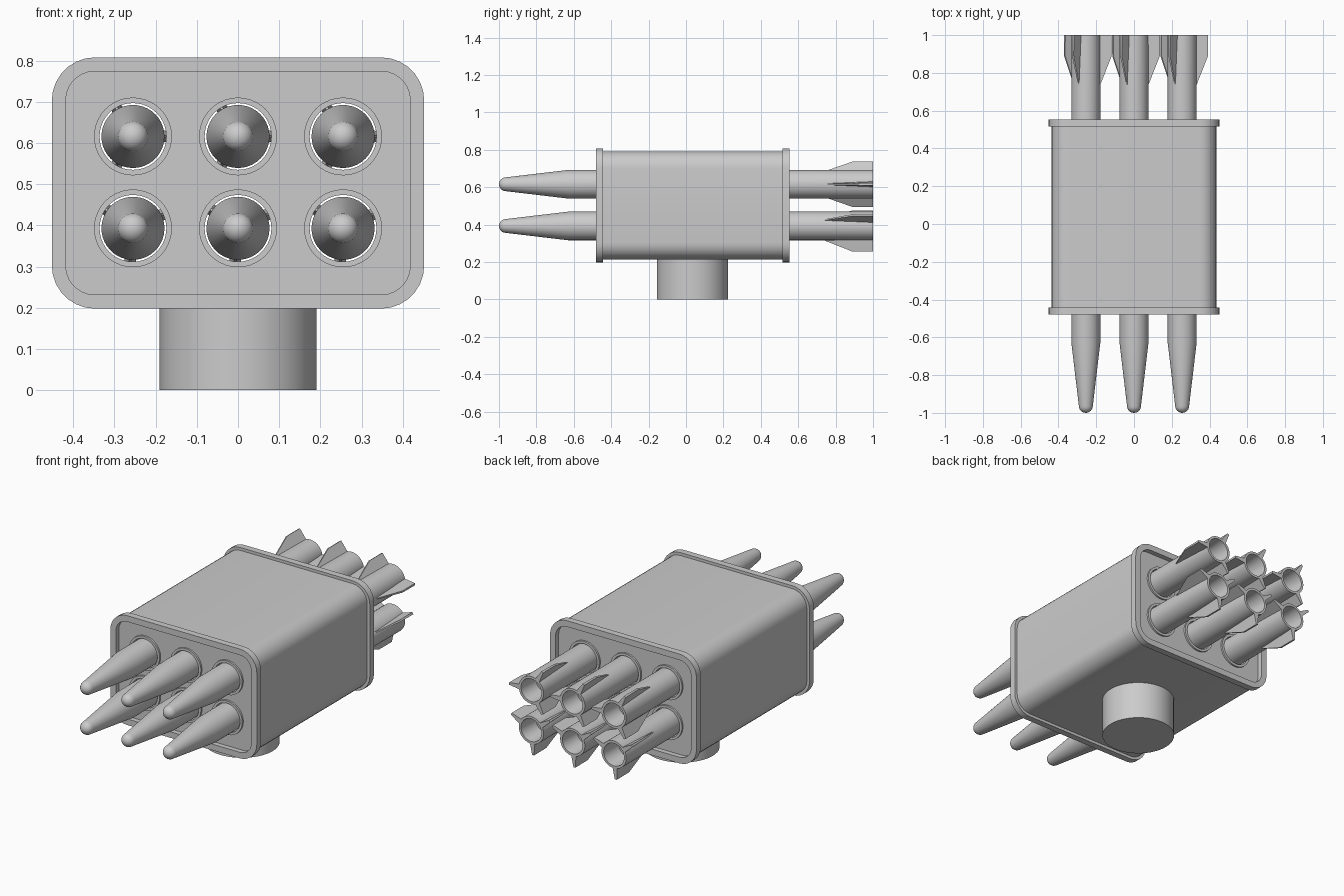
import bpy, bmesh
from math import sin, cos, pi, radians
from mathutils import Vector, Matrix

if "Cube" in bpy.data.objects:
    bpy.data.objects.remove(bpy.data.objects["Cube"])

ZC = 0.503                       # launcher mid height
COLS = (-0.255, 0.0, 0.255)
ROWS = ((0.616, 0), (0.393, 25))  # row height, fin roll in degrees


def smooth(ob, angle=30):
    bpy.ops.object.select_all(action='DESELECT')
    ob.select_set(True)
    bpy.context.view_layer.objects.active = ob
    bpy.ops.object.shade_smooth_by_angle(angle=radians(angle))


def circle(r, cx=0, cz=0, n=40):
    return [(cx + r * cos(2 * pi * i / n), cz + r * sin(2 * pi * i / n)) for i in range(n)]


def rounded(hx, hz, r, n=7):
    pts = []
    for k, (sx, sz) in enumerate(((1, 1), (-1, 1), (-1, -1), (1, -1))):
        for i in range(n + 1):
            a = (k + i / n) * pi / 2
            pts.append((sx * (hx - r) + r * cos(a), ZC + sz * (hz - r) + r * sin(a)))
    return pts


def slab(name, loops, y0, y1):
    """Filled outline with holes in the xz plane, extruded from y0 to y1."""
    cu = bpy.data.curves.new(name, 'CURVE')
    cu.dimensions = '2D'
    cu.fill_mode = 'BOTH'
    cu.extrude = (y1 - y0) / 2
    for loop in loops:
        sp = cu.splines.new('POLY')
        sp.points.add(len(loop) - 1)
        for p, (x, z) in zip(sp.points, loop):
            p.co = (x, z, 0, 1)
        sp.use_cyclic_u = True
    ob = bpy.data.objects.new(name, cu)
    bpy.context.collection.objects.link(ob)
    ob.rotation_euler.x = pi / 2
    ob.location.y = (y0 + y1) / 2
    bpy.ops.object.select_all(action='DESELECT')
    ob.select_set(True)
    bpy.context.view_layer.objects.active = ob
    bpy.ops.object.convert(target='MESH')
    ob = bpy.context.view_layer.objects.active
    bm = bmesh.new()
    bm.from_mesh(ob.data)
    bmesh.ops.remove_doubles(bm, verts=bm.verts, dist=1e-5)
    bmesh.ops.recalc_face_normals(bm, faces=bm.faces)
    bm.to_mesh(ob.data)
    bm.free()
    smooth(ob)
    return ob


# Launcher housing with six through holes
holes = [circle(0.088, x, z) for z, _ in ROWS for x in COLS]
slab("housing", [rounded(0.436, 0.289, 0.09)] + holes, -0.452, 0.525)

# Raised end frames
for name, y0, y1 in (("front_frame", -0.48, -0.443), ("rear_frame", 0.516, 0.553)):
    slab(name, [rounded(0.452, 0.305, 0.105), rounded(0.418, 0.271, 0.07)], y0, y1)

# Launch tubes
for z, _ in ROWS:
    for x in COLS:
        slab("launch_tube", [circle(0.0945, x, z), circle(0.081, x, z)], -0.462, 0.535)

# Round pedestal
bm = bmesh.new()
bmesh.ops.create_cone(bm, cap_ends=True, segments=48, radius1=0.19, radius2=0.19, depth=0.23,
                      matrix=Matrix.Translation((0, 0.035, 0.115)))
me = bpy.data.meshes.new("pedestal")
bm.to_mesh(me)
bm.free()
ped = bpy.data.objects.new("pedestal", me)
bpy.context.collection.objects.link(ped)
smooth(ped)

# Rocket body: lathed profile (radius, y) with round nose and hollow tail
R = 0.0765
prof = [(0.037 * sin(a), -0.963 - 0.037 * cos(a)) for a in [i * pi / 12 for i in range(7)]]
prof += [(R, -0.63), (R, 1.0), (0.063, 1.0), (0.055, 0.88), (0, 0.88)]
bm = bmesh.new()
vs = [bm.verts.new((r, y, 0)) for r, y in prof]
es = [bm.edges.new(p) for p in zip(vs, vs[1:])]
bmesh.ops.spin(bm, geom=vs + es, cent=(0, 0, 0), axis=(0, 1, 0), angle=2 * pi, steps=40)
bmesh.ops.remove_doubles(bm, verts=bm.verts, dist=1e-5)

# Three wedge fins: (radius, y, half thickness) corners
corners = ((0.07, 0.72, 0.003), (0.137, 0.89, 0.005), (0.137, 1.0, 0.006), (0.07, 1.0, 0.015))
for k in range(3):
    a = k * 2 * pi / 3
    out, side = Vector((cos(a), 0, sin(a))), Vector((-sin(a), 0, cos(a)))
    lo, hi = [[bm.verts.new(out * r + side * s * t + Vector((0, y, 0))) for r, y, t in corners]
              for s in (-1, 1)]
    bm.faces.new(lo)
    bm.faces.new(hi[::-1])
    for i in range(4):
        j = (i + 1) % 4
        bm.faces.new((lo[i], hi[i], hi[j], lo[j]))
bmesh.ops.recalc_face_normals(bm, faces=bm.faces)
me = bpy.data.meshes.new("rocket")
bm.to_mesh(me)
bm.free()

# Place the six rockets
for z, roll in ROWS:
    for x in COLS:
        ob = bpy.data.objects.new("rocket", me)
        bpy.context.collection.objects.link(ob)
        ob.location = (x, 0, z)
        ob.rotation_euler.y = -radians(roll)
smooth(ob)
